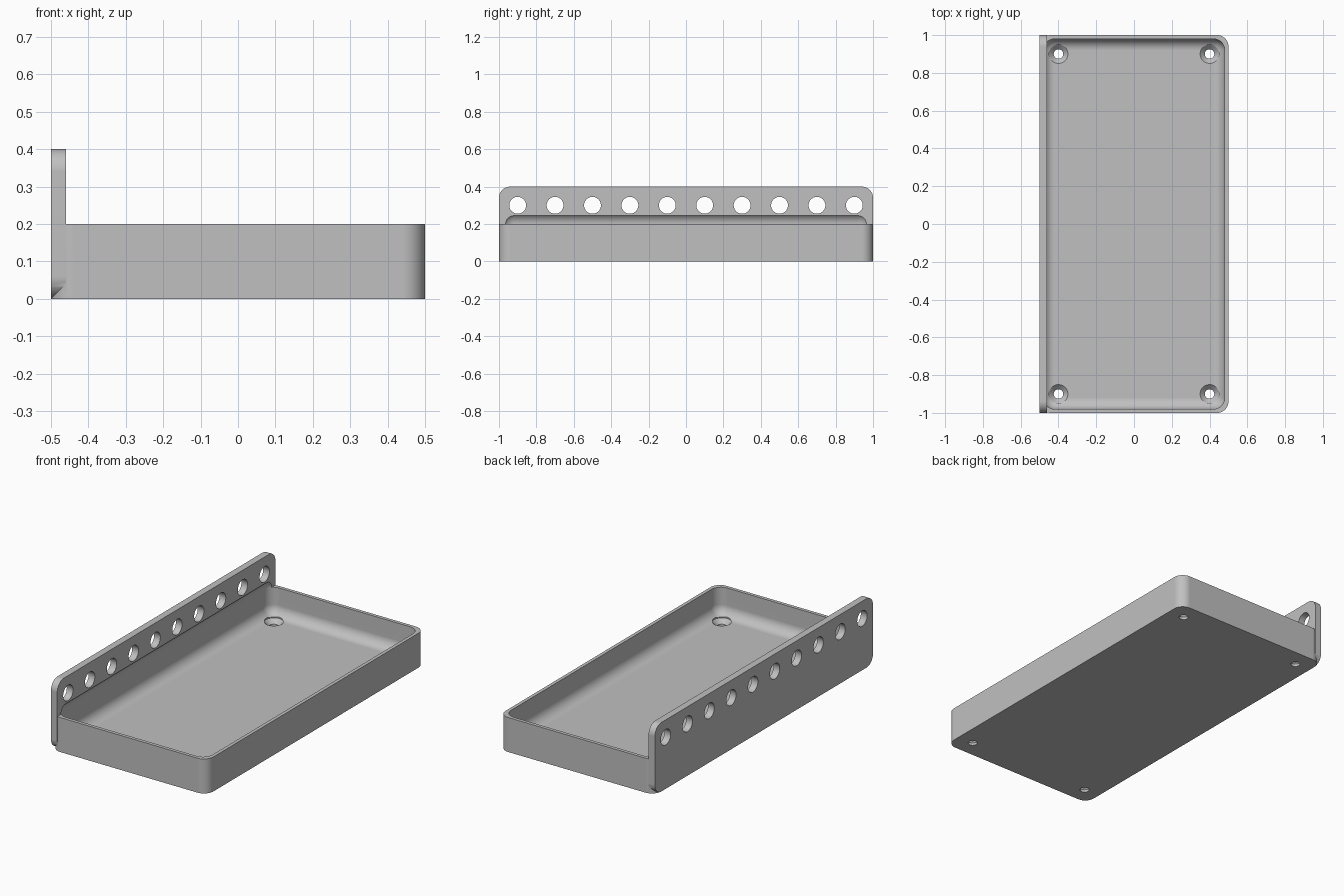
import bpy, bmesh, math
from mathutils import Matrix, Vector

if "Cube" in bpy.data.objects:
    bpy.data.objects.remove(bpy.data.objects["Cube"], do_unlink=True)

RADIUS = 0.06

grey = bpy.data.materials.new("plain_grey")
grey.use_nodes = True
colour = (0.53, 0.53, 0.53, 1)
grey.diffuse_color = colour
grey.node_tree.nodes["Principled BSDF"].inputs["Base Color"].default_value = colour


def add_object(name, bm):
    bmesh.ops.recalc_face_normals(bm, faces=bm.faces)
    mesh = bpy.data.meshes.new(name)
    bm.to_mesh(mesh)
    bm.free()
    mesh.materials.append(grey)
    obj = bpy.data.objects.new(name, mesh)
    bpy.context.collection.objects.link(obj)
    return obj


def rounded_box(name, low, high, axis=None):
    """Box with rounded edges: those along one axis, or all of them."""
    low, high = Vector(low), Vector(high)
    bm = bmesh.new()
    bmesh.ops.create_cube(bm, size=1)
    bmesh.ops.scale(bm, vec=high - low, verts=bm.verts)
    bmesh.ops.translate(bm, vec=(low + high) / 2, verts=bm.verts)
    edges = [e for e in bm.edges if axis is None or
             abs(e.verts[0].co[axis] - e.verts[1].co[axis]) > 1e-4]
    bmesh.ops.bevel(bm, geom=edges, offset=RADIUS, offset_type='OFFSET',
                    segments=12, profile=0.5, affect='EDGES')
    return add_object(name, bm)


def revolve(bm, profile, matrix):
    """Add a solid turned from (radius, height) points to the mesh."""
    verts = [bm.verts.new((r, 0, z)) for r, z in profile]
    edges = [bm.edges.new(pair) for pair in zip(verts, verts[1:])]
    made = bmesh.ops.spin(bm, geom=verts + edges, cent=(0, 0, 0), axis=(0, 0, 1),
                          angle=math.tau, steps=40, use_duplicate=False)
    new = set(verts) | {v for v in made["geom_last"] if isinstance(v, bmesh.types.BMVert)}
    stack = list(new)
    while stack:
        for e in stack.pop().link_edges:
            for v in e.verts:
                if v not in new:
                    new.add(v)
                    stack.append(v)
    bmesh.ops.transform(bm, matrix=matrix, verts=list(new))


def combine(target, tool, operation):
    """Apply a boolean and remove the tool."""
    mod = target.modifiers.new(operation.lower(), 'BOOLEAN')
    mod.operation, mod.object, mod.solver = operation, tool, 'EXACT'
    graph = bpy.context.evaluated_depsgraph_get()
    result = bpy.data.meshes.new_from_object(target.evaluated_get(graph))
    target.modifiers.clear()
    target.data = result
    bpy.data.objects.remove(tool, do_unlink=True)


# Tray body and upright mounting plate, fused into one solid
tray = rounded_box("tray_with_mounting_plate", (-0.5, -1, 0), (0.5, 1, 0.2), axis=2)
plate = rounded_box("mounting_plate", (-0.5, -1, 0), (-0.46, 1, 0.4), axis=0)
combine(tray, plate, 'UNION')

# Filleted cavity, which also bites a shallow recess into the plate
cavity = rounded_box("cavity_cutter", (-0.48, -0.98, 0.04), (0.48, 0.98, 0.26))
combine(tray, cavity, 'DIFFERENCE')

# Row of holes in the plate and countersunk screw holes in the floor
bm = bmesh.new()
for i in range(10):
    place = Matrix.Translation((-0.48, -0.9 + 0.2 * i, 0.3)) @ Matrix.Rotation(math.pi / 2, 4, 'Y')
    revolve(bm, [(0, -0.1), (0.045, -0.1), (0.045, 0.1), (0, 0.1)], place)
for x in (-0.4, 0.4):
    for y in (-0.9, 0.9):
        revolve(bm, [(0, -0.05), (0.025, -0.05), (0.025, 0.015),
                     (0.05, 0.04), (0.05, 0.1), (0, 0.1)], Matrix.Translation((x, y, 0)))
bmesh.ops.remove_doubles(bm, verts=bm.verts, dist=1e-5)
combine(tray, add_object("hole_cutter", bm), 'DIFFERENCE')

# Smooth fillets with crisp edges and flat faces
bpy.ops.object.select_all(action='DESELECT')
tray.select_set(True)
bpy.context.view_layer.objects.active = tray
bpy.ops.object.shade_smooth_by_angle(angle=math.radians(30))
weighted = tray.modifiers.new("weighted_normals", 'WEIGHTED_NORMAL')
weighted.keep_sharp = True
